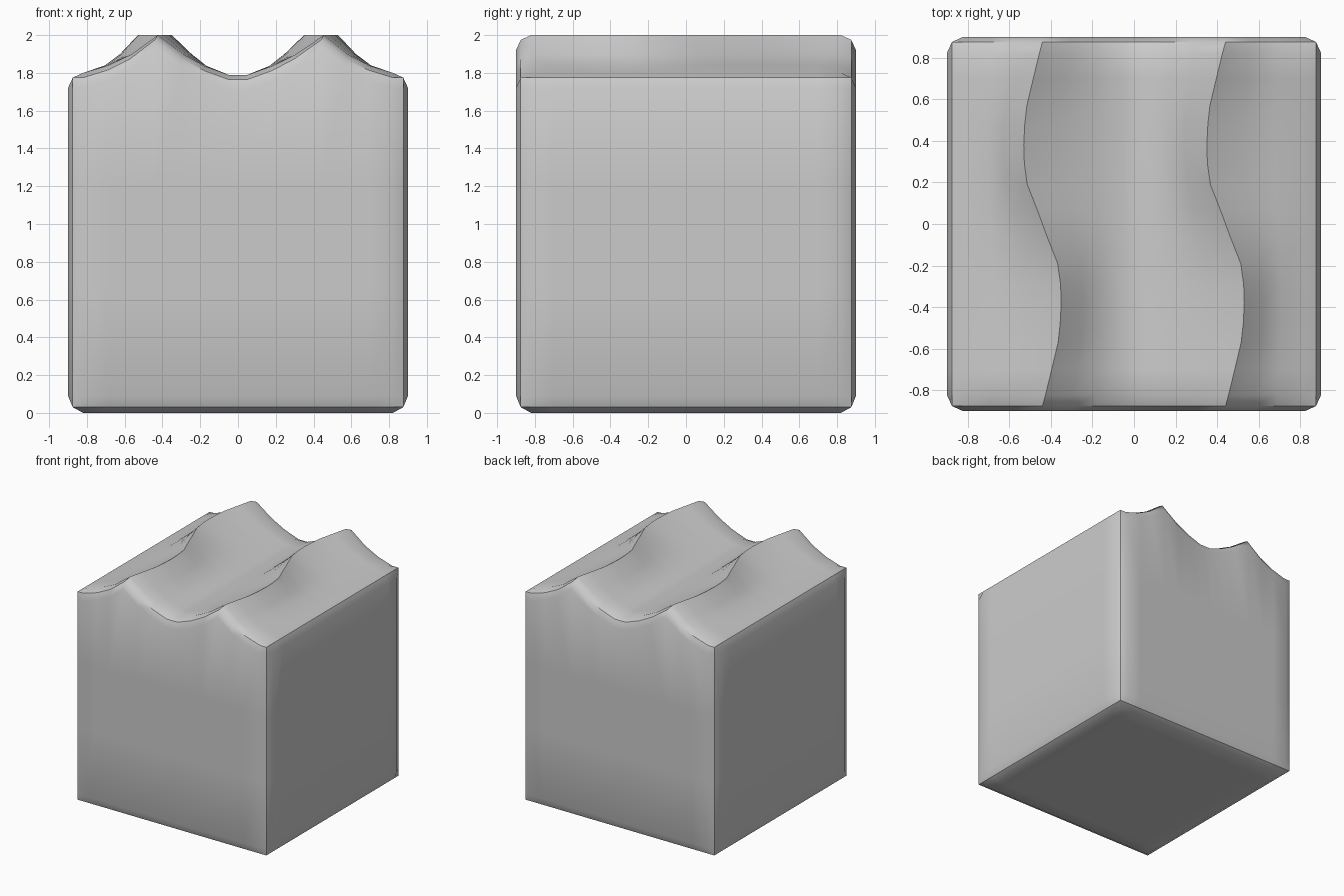
import bpy, bmesh

if "Cube" in bpy.data.objects:
    bpy.data.objects.remove(bpy.data.objects["Cube"])

# Half profile of the dune top: x, height, how far it follows the ridge wiggle
half = [(0.05, 1.79, 0), (0.18, 1.837, 0.15), (0.30, 1.90, 0.6), (0.44, 2.0, 1),
        (0.57, 1.90, 0.6), (0.69, 1.84, 0.15), (0.82, 1.80, 0), (0.875, 1.80, 0)]
cols = [(-x, h, w) for x, h, w in reversed(half)] + half

# Rows along y with sideways ridge shift
rows_half = [(0.06, 0.022), (0.19, 0.073), (0.29, 0.087), (0.38, 0.09), (0.48, 0.085),
             (0.57, 0.075), (0.70, 0.044), (0.82, 0.015), (0.875, 0.0)]
rows = [(-y, -s) for y, s in reversed(rows_half)] + [(0, 0)] + rows_half
NX, NY, NZ = len(cols) - 1, len(rows) - 1, 5


def position(i, j, k):
    """Block surface point: faces swell to 0.9, edges stay pulled in at 0.875."""
    x, h, w = cols[i]
    y, s = rows[j]
    ex, ey, ez = i in (0, NX), j in (0, NY), k in (0, NZ)
    edge = ex + ey + ez > 1
    if ez and k == NZ:
        x -= w * s
    if ex and not edge:
        x *= 0.9 / 0.875
    if ey and not edge:
        y *= 0.9 / 0.875
    top = h - 0.025
    levels = [0.03 if edge else 0.0, 0.09, 0.65, 1.2, h - 0.08, top if edge else h]
    return x, y, levels[k]


bm = bmesh.new()
verts = {}


def vert(key):
    if key not in verts:
        verts[key] = bm.verts.new(position(*key))
    return verts[key]


# Six grid faces sharing their border vertices
size = (NX, NY, NZ)
for axis in range(3):
    u, v = (axis + 1) % 3, (axis + 2) % 3
    for end in (0, size[axis]):
        for a in range(size[u]):
            for b in range(size[v]):
                quad = []
                for da, db in ((0, 0), (1, 0), (1, 1), (0, 1)):
                    key = [0, 0, 0]
                    key[axis], key[u], key[v] = end, a + da, b + db
                    quad.append(vert(tuple(key)))
                bm.faces.new(quad)
bmesh.ops.recalc_face_normals(bm, faces=bm.faces)

mesh = bpy.data.meshes.new("dune_block")
bm.to_mesh(mesh)
bm.free()
block = bpy.data.objects.new("dune_block", mesh)
bpy.context.collection.objects.link(block)

# Smooth shading, crisp ridges and corners
bpy.context.view_layer.objects.active = block
block.select_set(True)
bpy.ops.object.shade_smooth_by_angle(angle=0.61)
